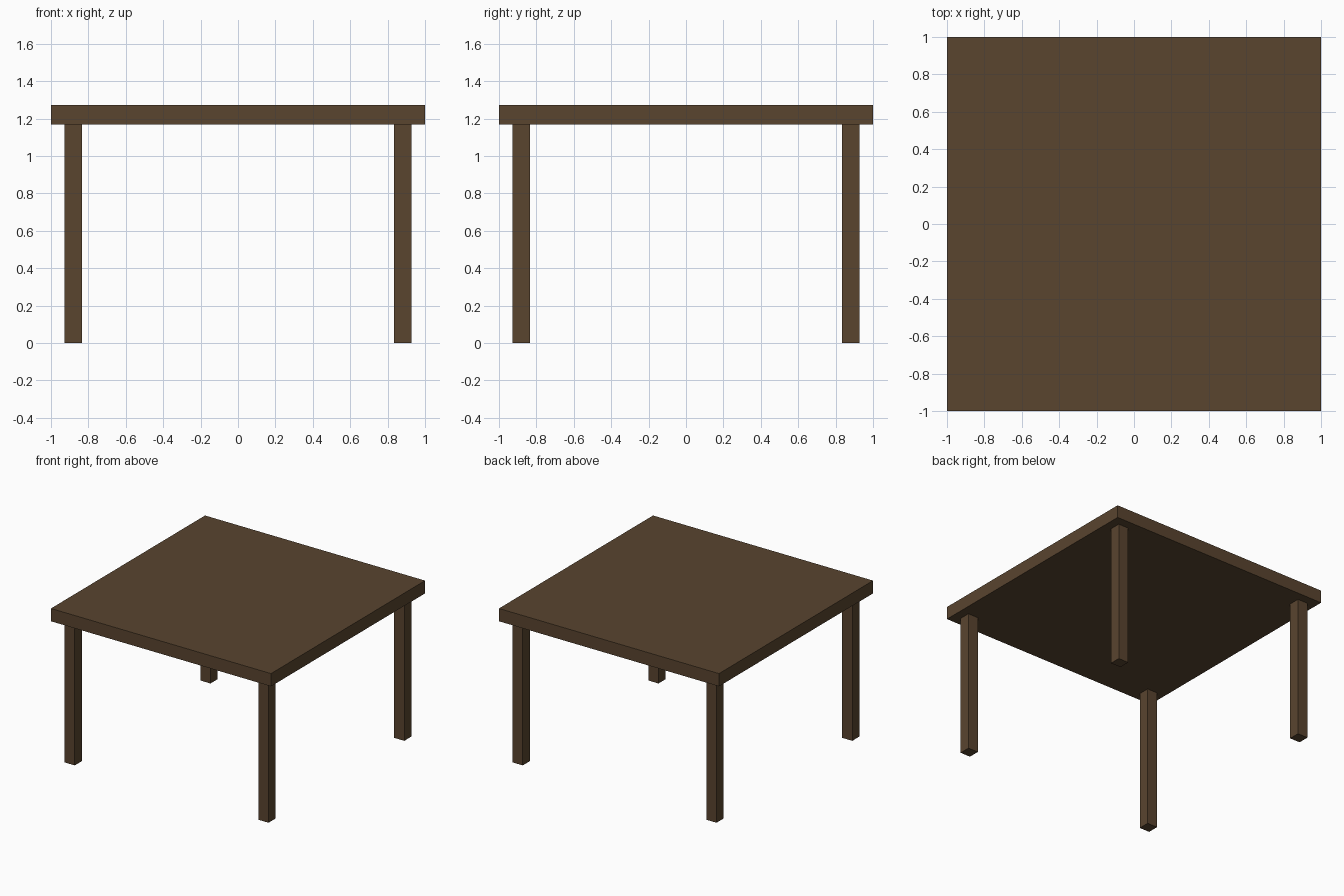
import bpy

if "Cube" in bpy.data.objects:
    bpy.data.objects.remove(bpy.data.objects["Cube"])

TOP_Z, UNDER_Z = 1.273, 1.168   # table top upper and lower faces
LEG_W, LEG_POS = 0.092, 0.881   # leg thickness and centre offset

wood = bpy.data.materials.new("dark_wood")
wood.diffuse_color = (0.10, 0.058, 0.028, 1)
wood.use_nodes = True
wood.node_tree.nodes["Principled BSDF"].inputs["Base Color"].default_value = wood.diffuse_color


def box(name, center, size):
    bpy.ops.mesh.primitive_cube_add(size=1, location=center)
    ob = bpy.context.object
    ob.name = name
    ob.scale = size
    bpy.ops.object.transform_apply(location=False, rotation=False, scale=True)
    ob.data.materials.append(wood)
    return ob


# Square slab top
box("table_top", (0, 0, (TOP_Z + UNDER_Z) / 2), (2, 2, TOP_Z - UNDER_Z))

# Four square legs, inset from the corners
for side, sx in (("left", -1), ("right", 1)):
    for end, sy in (("front", -1), ("back", 1)):
        box(f"{end}_{side}_leg", (sx * LEG_POS, sy * LEG_POS, UNDER_Z / 2),
            (LEG_W, LEG_W, UNDER_Z))
